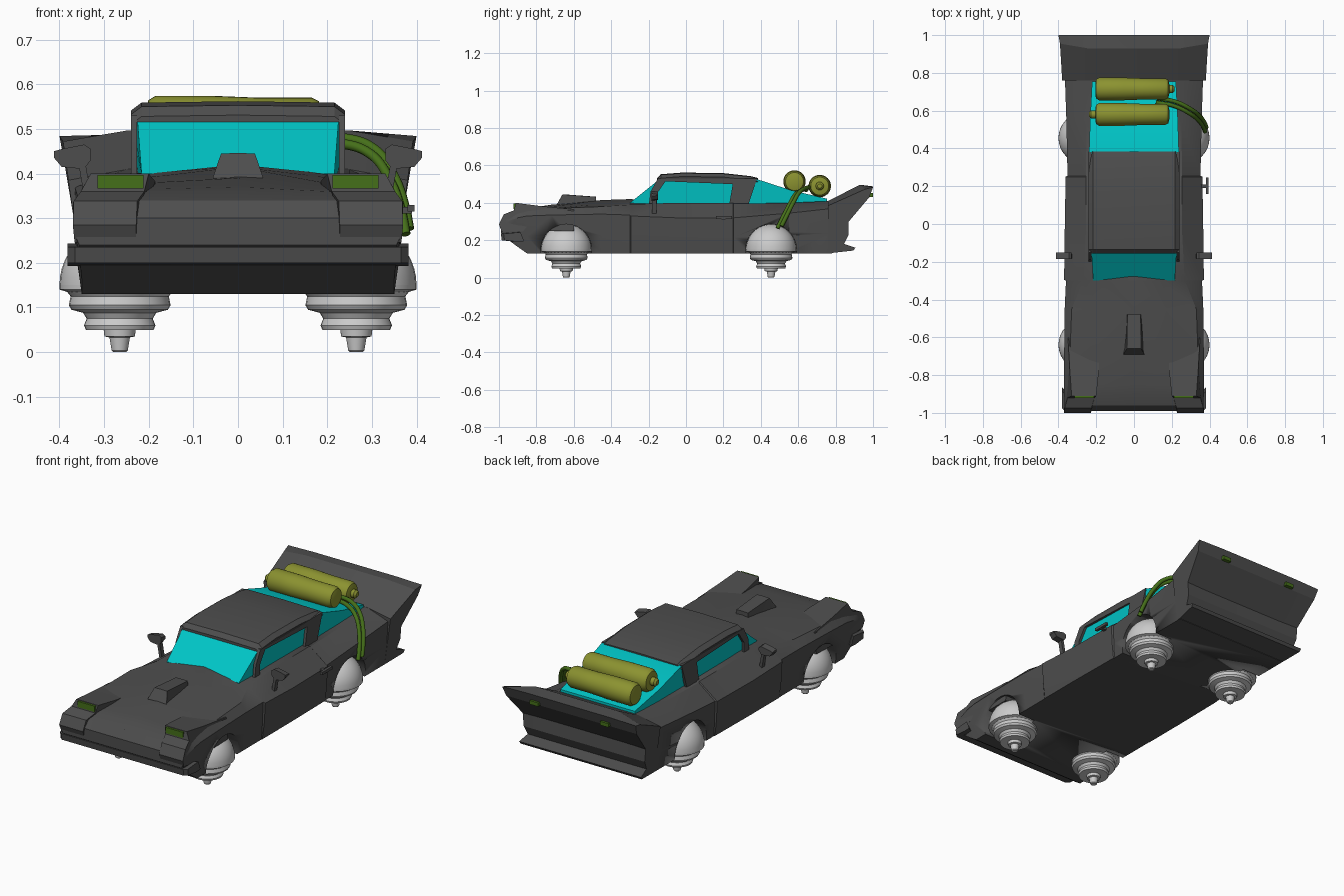
import bpy, bmesh, math
from mathutils import Vector

if "Cube" in bpy.data.objects:
    bpy.data.objects.remove(bpy.data.objects["Cube"])


def material(name, rgb):
    m = bpy.data.materials.new(name)
    m.diffuse_color = (*rgb, 1)
    m.use_nodes = True
    m.node_tree.nodes["Principled BSDF"].inputs["Base Color"].default_value = m.diffuse_color
    return m


BLACK = material("dark_paint", (0.075, 0.075, 0.075))
TEAL = material("teal_glass", (0.0, 0.56, 0.57))
OLIVE = material("olive_tank", (0.26, 0.29, 0.03))
GREEN = material("dark_green", (0.06, 0.16, 0.01))


def smooth(ob, angle):
    bpy.ops.object.select_all(action='DESELECT')
    ob.select_set(True)
    bpy.context.view_layer.objects.active = ob
    bpy.ops.object.shade_smooth_by_angle(angle=math.radians(angle))


def loft(name, rings, mat=None, angle=25, caps=True):
    """Skin closed rings of points in order, with capped ends."""
    bm = bmesh.new()
    vs = [[bm.verts.new(p) for p in r] for r in rings]
    n = len(vs[0])
    for a, b in zip(vs, vs[1:]):
        for i in range(n):
            j = (i + 1) % n
            bm.faces.new((a[i], a[j], b[j], b[i]))
    if caps:
        bm.faces.new(vs[0])
        bm.faces.new(vs[-1])
    else:
        for i in range(n):
            bm.faces.new((vs[-1][i], vs[-1][(i + 1) % n], vs[0][(i + 1) % n], vs[0][i]))
    bmesh.ops.recalc_face_normals(bm, faces=bm.faces)
    me = bpy.data.meshes.new(name)
    bm.to_mesh(me)
    bm.free()
    ob = bpy.data.objects.new(name, me)
    bpy.context.collection.objects.link(ob)
    if mat:
        me.materials.append(mat)
    smooth(ob, angle)
    return ob


def ring_xz(y, half, zc):
    """Symmetric cross-section at y from right-hand (x, z) points and a centre height."""
    return [(x, y, z) for x, z in half] + [(0, y, zc)] + [(-x, y, z) for x, z in reversed(half)]


def slab(name, profile, x0, x1, mat, s=1):
    """Extrude a (y, z) profile across x; x0 and x1 may be per-point lists."""
    n = len(profile)
    x0, x1 = [v if isinstance(v, list) else [v] * n for v in (x0, x1)]
    return loft(name, [[(s * x, y, z) for x, (y, z) in zip(xs, profile)] for xs in (x0, x1)], mat)


def box(name, x, y, z, mat, s=1):
    return slab(name, [(y[0], z[0]), (y[1], z[0]), (y[1], z[1]), (y[0], z[1])], x[0], x[1], mat, s)


def lathe(name, profile, axis, origin, mat, n=32):
    """Rings of (radius, height) along z or x."""
    rings = []
    for r, h in profile:
        pts = [(r * math.cos(k * math.tau / n), r * math.sin(k * math.tau / n)) for k in range(n)]
        rings.append([Vector(origin) + Vector((a, b, h) if axis == 'z' else (h, a, b)) for a, b in pts])
    return loft(name, rings, mat, 35)


# Main body: y, bottom (x, z), side line (x, z), shoulder (x, z), inner deck (x, z), centre z
stations = [
    (-.99, .355, .24, .365, .27, .36, .30, .21, .30, .30),
    (-.96, .355, .21, .367, .30, .355, .335, .21, .34, .34),
    (-.90, .35, .165, .37, .32, .345, .355, .20, .36, .36),
    (-.85, .35, .13, .37, .33, .345, .36, .20, .365, .37),
    (-.72, .35, .13, .37, .335, .34, .37, .19, .38, .39),
    (-.45, .35, .13, .367, .34, .33, .38, .17, .395, .415),
    (-.30, .35, .13, .36, .335, .27, .39, .15, .405, .42),
    (-.295, .352, .13, .37, .33, .268, .393, .15, .405, .42),
    (-.05, .352, .13, .367, .32, .255, .40, .15, .40, .40),
    (.25, .348, .13, .362, .32, .255, .40, .15, .40, .40),
    (.255, .345, .13, .352, .32, .255, .395, .15, .40, .40),
    (.55, .345, .13, .358, .345, .25, .40, .15, .40, .40),
    (.78, .345, .13, .366, .37, .25, .41, .15, .41, .41)]
rings = []
for y, xb, zb, x1, z1, x2, z2, x3, z3, zc in stations:
    mid = (xb * .35 + x1 * .65, zb * .55 + z1 * .45)
    rings.append(ring_xz(y, [(xb, zb), mid, (x1, z1), (x2, z2), (x3, z3)], zc))
body = loft("body", rings, BLACK, 28)

# Upswept tail: one (y, z) profile for the centre, one for the flared sides
inner = [(.76, .41), (.93, .497), (1, .488), (.98, .43), (.865, .30), (.87, .23),
         (.845, .18), (.905, .16), (.895, .145), (.76, .13)]
outer = [(.38, .76, .385), (.392, .955, .472), (.40, 1, .484), (.39, .98, .43), (.368, .87, .30),
         (.362, .87, .23), (.355, .845, .18), (.365, .905, .16), (.362, .895, .145), (.345, .76, .13)]
loft("tail", [[(-x, y, z) for x, y, z in outer], [(-.245, y, z) for y, z in inner],
              [(.245, y, z) for y, z in inner], outer], BLACK, 20)

# Bumper and hood scoop
loft("front_bumper", [[(x, y + d, z) for y, z in
                       [(-.985, .20), (-.99, .235), (-.9, .243), (-.88, .195), (-.92, .193)]]
                      for x, d in [(-.382, .015), (-.365, 0), (.365, 0), (.382, .015)]], BLACK)
loft("hood_scoop", [ring_xz(-.69, [(.056, .36), (.056, .392)], .393),
                    ring_xz(-.66, [(.055, .36), (.038, .445)], .446),
                    ring_xz(-.48, [(.04, .36), (.035, .432)], .433)], BLACK)

# Cabin: glass block, roof and window frames
glass = [(-.30, .385), (-.30, .40), (-.14, .528), (.375, .528), (.56, .468), (.755, .422), (.755, .38)]
gx = [.216, .216, .226, .238, .232, .222, .222]
slab("cabin_glass", glass, [-v for v in gx], gx, TEAL)
loft("roof", [ring_xz(y, [(.232, b), (.24, z - .018), (.216, z)], z + .003) for y, z, b in
              [(-.155, .528, .515), (-.135, .55, .52), (-.02, .559, .52), (.2, .556, .515),
               (.345, .54, .515), (.385, .53, .515)]], BLACK)
frame = [(-.20, .38), (-.19, .46), (-.15, .53), (.38, .53), (.33, .38)]
window = [(-.155, .385), (-.155, .45), (-.11, .515), (.25, .50), (.23, .385)]

# Thruster wheel profile: dome above, stepped rings below
dome = [(.135 * math.sin(math.radians(a)), .15 + .135 * math.cos(math.radians(a)))
        for a in range(2, 91, 8)]
wheel = dome + [(.135, .15), (.135, .14), (.118, .135), (.11, .125), (.114, .105), (.108, .095),
                (.082, .088), (.074, .075), (.08, .06), (.076, .05), (.036, .05), (.034, .035),
                (.023, .033), (.018, .004), (.014, 0)]

for s, side in ((1, "right"), (-1, "left")):
    loft(side + "_window_frame",
         [[(s * x, y, z) for y, z in pts] for x, pts in
          ((.24, frame), (.24, window), (.226, window), (.226, frame))], BLACK, 25, caps=False)

    # Headlight pod and lamp
    pod = [(-.985, .245), (-1, .285), (-.975, .338), (-.92, .36), (-.91, .40), (-.77, .382),
           (-.6, .365), (-.6, .25)]
    slab(side + "_headlight_pod", pod, [.228, .228, .226, .21, .2, .185, .185, .22],
         [.366, .37, .368, .352, .33, .34, .35, .36], BLACK, s)
    box(side + "_headlight", (.212, .315), (-.922, -.90), (.366, .397), GREEN, s)
    box(side + "_tail_light", (.185, .235), (.96, 1.0), (.432, .452), GREEN, s)

    # Door mirror on a slim stalk
    loft(side + "_mirror", [[(s * x, y, z) for y, z in
                             [(-.185, z0), (-.15, z0 + .005), (-.15, z1 - .005), (-.185, z1)]]
                            for x, z0, z1 in [(.33, .43, .455), (.345, .41, .465),
                                              (.395, .415, .455), (.412, .435, .45)]], BLACK)
    loft(side + "_mirror_stalk", [[(s * (x + a), -.17 + b, z) for a, b in
                                   [(-.008, -.012), (.008, -.012), (.008, .012), (-.008, .012)]]
                                  for x, z in [(.335, .34), (.35, .425)]], BLACK)

    # Thruster wheels in cut arches
    for y, end in ((-.64, "front"), (.455, "rear")):
        lathe(f"{end}_{side}_thruster", wheel, 'z', (s * .265, y, 0), None)
        cutter = lathe(f"{end}_{side}_arch_cutter", [(.136, .24 * s), (.136, .5 * s)], 'x',
                       (0, y, .15), None)
        cutter.hide_render = True
        cutter.hide_set(True)
        mod = body.modifiers.new("arch", 'BOOLEAN')
        mod.object = cutter
        mod.operation = 'DIFFERENCE'
        mod.solver = 'EXACT'

# Door handle on the right side
box("door_handle", (.355, .39), (.19, .21), (.31, .325), BLACK)
box("door_handle_bar", (.38, .395), (.16, .245), (.315, .33), BLACK)

# Two gas tanks lying across the rear glass, with end valves
tank = [(.03, -.2), (.05, -.196), (.06, -.18), (.06, -.05), (.056, .05), (.056, .17), (.048, .186), (.025, .192)]
for name, y, z, flip in (("front_tank", .58, .514, -1), ("rear_tank", .715, .49, 1)):
    lathe(name, tank, 'x', (-.005, y, z), OLIVE)
    lathe(name + "_valve", [(.022, 0), (.022, flip * .022), (.012, flip * .032)], 'x',
          (-.205 if flip < 0 else .183, y, z), OLIVE, 16)

# Twin hoses from the tanks to the rear right thruster
path = [(.12, .655, .475), (.22, .635, .475), (.30, .595, .45), (.345, .56, .39), (.37, .525, .32), (.38, .50, .27)]
for k, name in ((-1, "lower_hose"), (1, "upper_hose")):
    cu = bpy.data.curves.new(name, 'CURVE')
    cu.dimensions = '3D'
    cu.bevel_depth = .011
    cu.bevel_resolution = 2
    cu.use_fill_caps = True
    sp = cu.splines.new('BEZIER')
    sp.bezier_points.add(len(path) - 1)
    for bp, (x, y, z) in zip(sp.bezier_points, path):
        bp.co = (x + k * .004, y + k * .011, z + k * .006)
        bp.handle_left_type = bp.handle_right_type = 'AUTO'
    cu.materials.append(GREEN)
    bpy.context.collection.objects.link(bpy.data.objects.new(name, cu))
